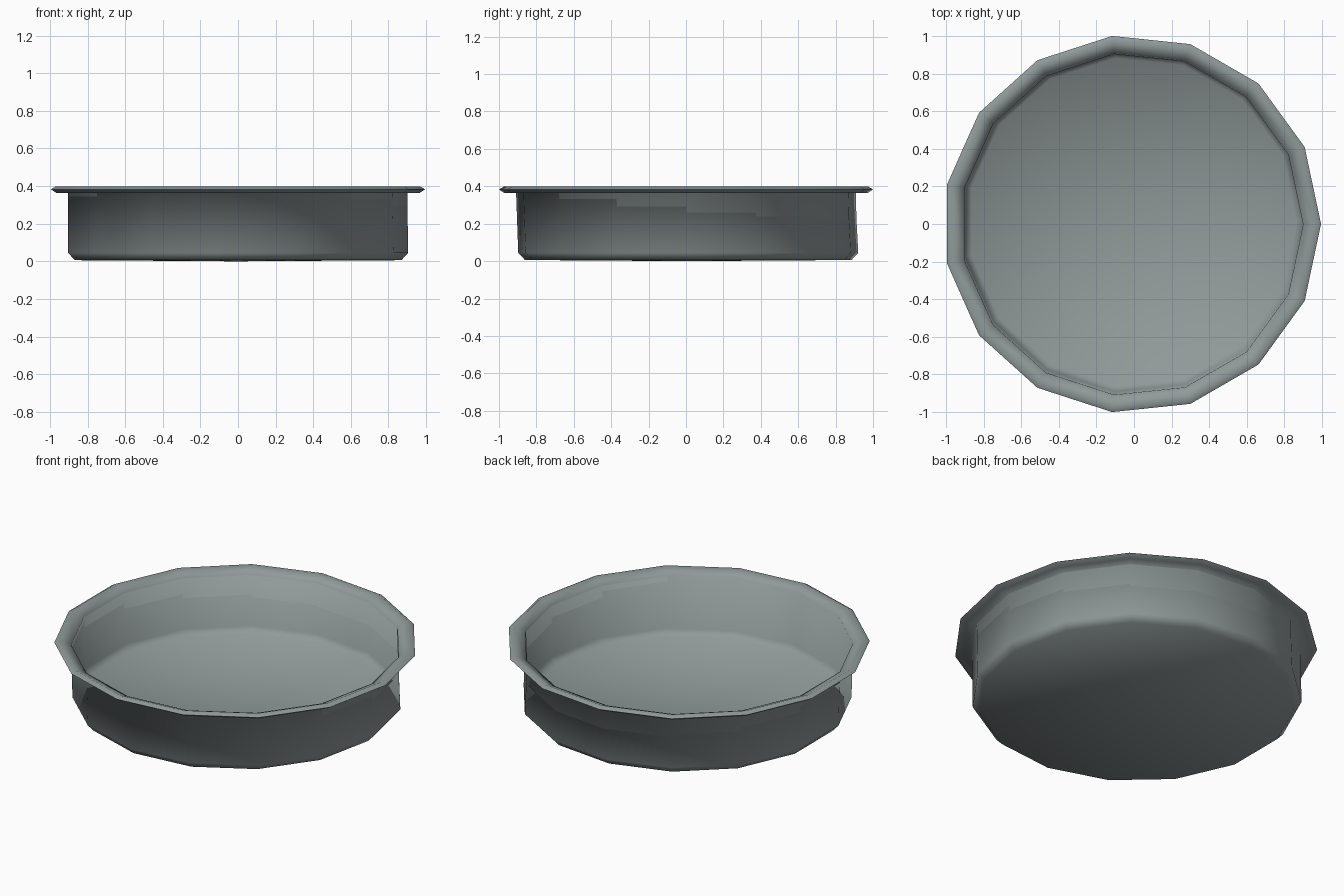
import bpy, bmesh, math

if "Cube" in bpy.data.objects:
    bpy.data.objects.remove(bpy.data.objects["Cube"])

SIDES = 15

mat = bpy.data.materials.new("grey metal")
mat.diffuse_color = (0.28, 0.32, 0.32, 1)
mat.use_nodes = True
mat.node_tree.nodes["Principled BSDF"].inputs["Base Color"].default_value = mat.diffuse_color

# Cross-section: (radius, height, lean), lean = how far the ring drifts toward +y
profile = [
    (0.0, 0.0, 0.0),         # underside centre
    (0.878, 0.006, 1.0),     # underside edge
    (0.914, 0.045, 1.0),     # outer wall foot
    (0.911, 0.363, -0.2),    # outer wall top
    (0.975, 0.363, 0.0),     # rim underside
    (1.0055, 0.383, 0.0),    # rim tip
    (0.98, 0.398, 0.0),      # rim crest
    (0.913, 0.369, 0.0),     # rim inner edge
    (0.908, 0.052, 1.0),     # inner wall foot
    (0.874, 0.018, 1.0),     # floor edge
    (0.0, 0.012, 0.0),       # floor centre
]

bm = bmesh.new()
rings = []
for r, z, lean in profile:
    cx, cy = -0.011 + 0.002 * lean, 0.012 * lean
    if r == 0:
        rings.append([bm.verts.new((cx, cy, z))] * SIDES)
    else:
        rings.append([bm.verts.new((cx + r * math.cos(i * math.tau / SIDES),
                                    cy + r * math.sin(i * math.tau / SIDES), z))
                      for i in range(SIDES)])
for a, b in zip(rings, rings[1:]):
    for i in range(SIDES):
        j = (i + 1) % SIDES
        loop = list(dict.fromkeys([a[i], a[j], b[j], b[i]]))
        bm.faces.new(loop)
bmesh.ops.recalc_face_normals(bm, faces=bm.faces)

# Round shallow pan
mesh = bpy.data.meshes.new("round_pan")
bm.to_mesh(mesh)
bm.free()
mesh.materials.append(mat)
pan = bpy.data.objects.new("round_pan", mesh)
bpy.context.collection.objects.link(pan)
bpy.context.view_layer.objects.active = pan
pan.select_set(True)
bpy.ops.object.shade_smooth_by_angle(angle=math.radians(100))
